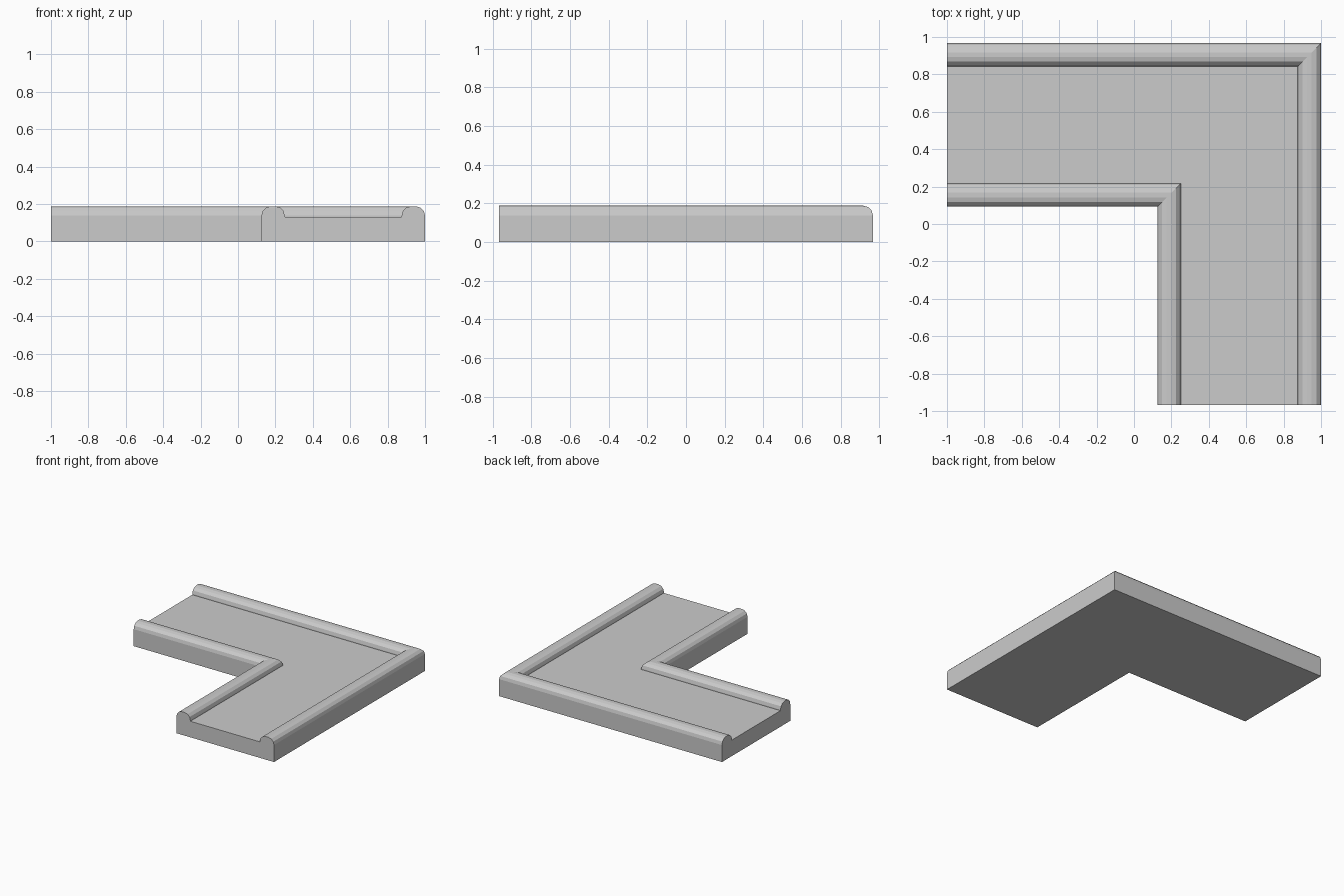
import bpy, bmesh, math

if "Cube" in bpy.data.objects:
    bpy.data.objects.remove(bpy.data.objects["Cube"])

HALF_Y = 0.9675            # half depth of the piece
SHIFT = 1.0 - HALF_Y       # y of the side leg = x of the front leg - SHIFT
FLOOR, TOP, R, STEPS = 0.13, 0.1875, 0.05, 3


def rounded_rail(x0, x1):
    """Rounded rail top, running from its left side to its right side."""
    pts = []
    for cx, start in ((x0 + R, 180), (x1 - R, 90)):
        for i in range(STEPS + 1):
            a = math.radians(start - 90 * i / STEPS)
            pts.append((cx + R * math.cos(a), TOP - R + R * math.sin(a)))
    return pts


# Channel cross-section: inner rail, sunken floor, outer rail, flat base
profile = ([(0.125, 0)] + rounded_rail(0.125, 0.25) + [(0.25, FLOOR), (0.875, FLOOR)]
           + rounded_rail(0.875, 1.0) + [(1.0, 0)])

# Sweep the section through a mitred right-angle corner
bm = bmesh.new()
rings = [
    [bm.verts.new((c, -HALF_Y, z)) for c, z in profile],
    [bm.verts.new((c, c - SHIFT, z)) for c, z in profile],
    [bm.verts.new((-1, c - SHIFT, z)) for c, z in profile],
]
n = len(profile)
for a, b in zip(rings, rings[1:]):
    for i in range(n):
        j = (i + 1) % n
        bm.faces.new((a[i], a[j], b[j], b[i]))

# End caps
bm.faces.new(rings[0])
bm.faces.new(rings[-1][::-1])
bmesh.ops.recalc_face_normals(bm, faces=bm.faces)

mesh = bpy.data.meshes.new("corner_channel")
bm.to_mesh(mesh)
bm.free()
corner = bpy.data.objects.new("corner_channel", mesh)
bpy.context.collection.objects.link(corner)
